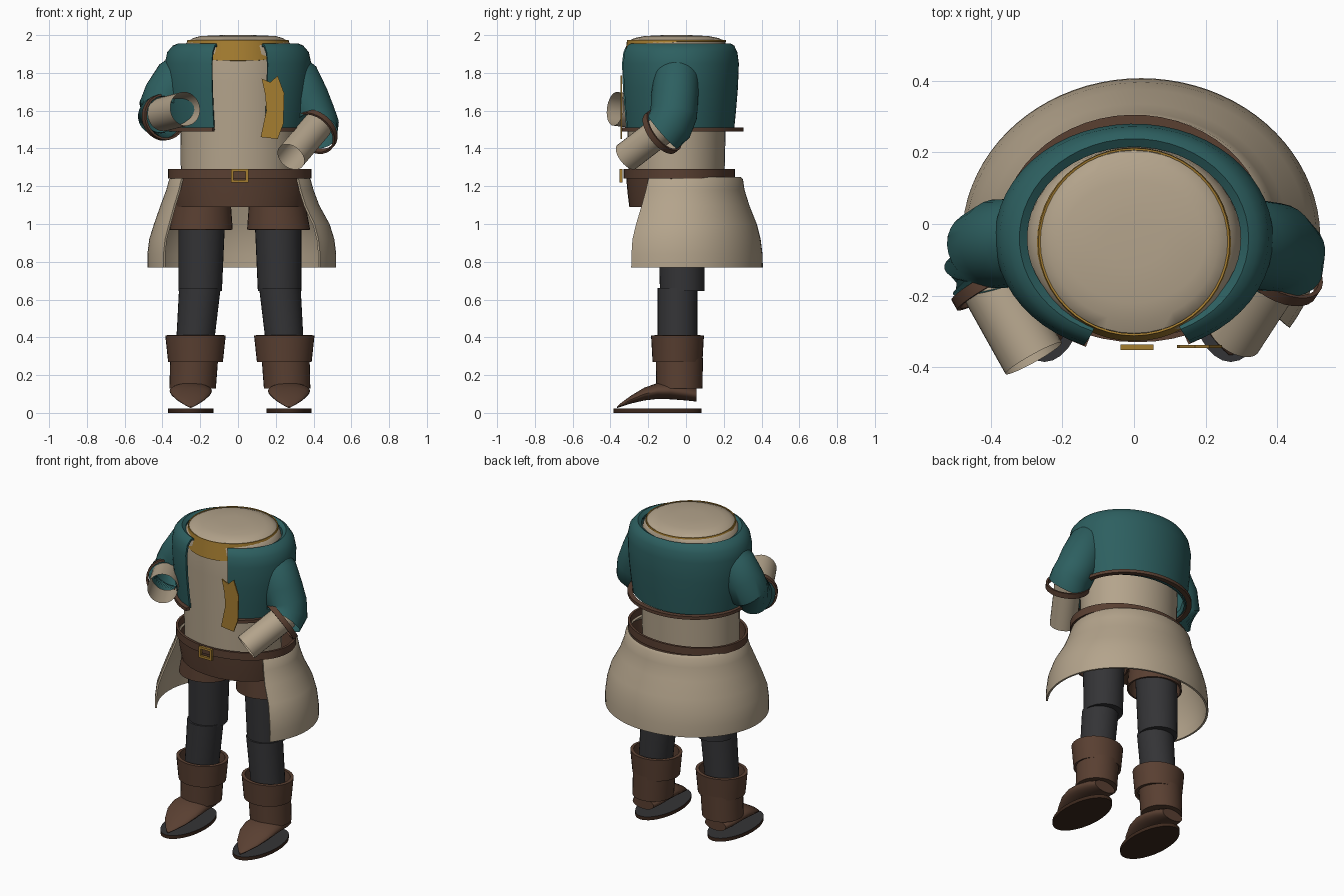
import bpy, math
from mathutils import Vector

if "Cube" in bpy.data.objects:
    bpy.data.objects.remove(bpy.data.objects["Cube"])

DX = 0.01  # sideways offset of the lower body


def material(name, rgb):
    m = bpy.data.materials.new(name)
    m.diffuse_color = (*rgb, 1)
    m.use_nodes = True
    m.node_tree.nodes["Principled BSDF"].inputs["Base Color"].default_value = m.diffuse_color
    return m


CLOTH = material("beige cloth", (.456, .371, .262))
TEAL = material("teal cloth", (.026, .115, .117))
LEATHER = material("brown leather", (.100, .050, .031))
GOLD = material("gold trim", (.376, .205, .030))
GREY = material("dark grey cloth", (.034, .034, .037))
SOLE = material("dark sole", (.045, .021, .012))


def build(name, verts, faces, mat, thick=0, angle=40):
    me = bpy.data.meshes.new(name)
    me.from_pydata([tuple(v) for v in verts], [], faces)
    me.materials.append(mat)
    ob = bpy.data.objects.new(name, me)
    bpy.context.collection.objects.link(ob)
    if thick:
        bpy.context.view_layer.objects.active = ob
        mod = ob.modifiers.new("thickness", 'SOLIDIFY')
        mod.thickness = thick
        bpy.ops.object.modifier_apply(modifier=mod.name)
    ob.data.shade_smooth()
    ob.data.set_sharp_from_angle(angle=math.radians(angle))
    return ob


def loft(name, rings, mat, closed=True, bottom=False, top=False, thick=0):
    """Skin a list of equally long point rings."""
    n = len(rings[0])
    verts = [p for r in rings for p in r]
    faces = []
    for i in range(len(rings) - 1):
        for j in range(n if closed else n - 1):
            k = (j + 1) % n
            faces.append((i*n + j, i*n + k, (i+1)*n + k, (i+1)*n + j))
    if bottom:
        faces.append(tuple(reversed(range(n))))
    if top:
        faces.append(tuple(range(len(verts) - n, len(verts))))
    return build(name, verts, faces, mat, thick)


def ellipse(cx, cy, z, rx, ry, n=40, a0=None, a1=None):
    """Horizontal ellipse, or an arc of it when degrees are given."""
    if a0 is None:
        ang = [2 * math.pi * i / n for i in range(n)]
    else:
        ang = [math.radians(a0 + (a1 - a0) * i / n) for i in range(n + 1)]
    return [Vector((cx + rx*math.cos(a), cy + ry*math.sin(a), z)) for a in ang]


def tube(name, path, mat, thick=0, n=28):
    """Round tube along (x, y, z, radius) stations."""
    pts = [Vector(p[:3]) for p in path]
    rings = []
    for i, p in enumerate(pts):
        t = (pts[min(i+1, len(pts)-1)] - pts[max(i-1, 0)]).normalized()
        u = Vector((0, 1, 0.3)).cross(t).normalized()
        v = t.cross(u)
        rings.append([p + path[i][3] * (u*math.cos(2*math.pi*k/n) + v*math.sin(2*math.pi*k/n))
                      for k in range(n)])
    return loft(name, rings, mat, thick=thick)


def plate(name, outline, y0, y1, mat):
    """Upright plate from an anticlockwise (x, z) outline seen from the front."""
    n = len(outline)
    verts = [(x, y0, z) for x, z in outline] + [(x, y1, z) for x, z in outline]
    faces = [tuple(range(n)), tuple(reversed(range(n, 2*n)))]
    faces += [(j, j + n, (j+1) % n + n, (j+1) % n) for j in range(n)]
    return build(name, verts, faces, mat, angle=20)


def rect(x0, x1, z0, z1):
    return [(x0, z0), (x1, z0), (x1, z1), (x0, z1)]


# Shirt body with a shallow dome at the neck
shirt = [(1.10, .30, .25), (1.30, .303, .255), (1.50, .305, .26), (1.75, .31, .265),
         (1.90, .30, .268), (1.945, .285, .264), (1.97, .262, .255), (1.985, .235, .22),
         (1.995, .20, .17), (2.0, .08, .07)]
loft("shirt_body", [ellipse(0, -.05, z, a, b) for z, a, b in shirt], CLOTH, bottom=True, top=True)

# Collar band that dips at the front
low, high = [], []
for p, q in zip(ellipse(0, -.05, 0, .285, .277, 48), ellipse(0, -.05, 1.975, .267, .262, 48)):
    f = max(0, -math.sin(math.atan2(p.y + .05, p.x)))
    f = f * f * (3 - 2*f)
    p.z = 1.965 - .10 * f
    s = .95 + .05 * f
    low.append(Vector((p.x * s, (p.y + .05) * s - .05, p.z)))
    high.append(q)
loft("collar", [low, high], GOLD, thick=.006)

# Open jacket and its hem
A0, A1 = -66, 249
jacket = [(1.50, .355, .295), (1.60, .37, .305), (1.72, .383, .315), (1.85, .388, .32),
          (1.91, .375, .312), (1.945, .345, .295), (1.955, .32, .278), (1.94, .298, .255)]
loft("jacket", [ellipse(0, -.04, z, a, b, 48, A0, A1) for z, a, b in jacket],
     TEAL, closed=False, thick=.012)
loft("jacket_hem", [ellipse(0, -.03, z, .375, .335, 48, A0, A1) for z in (1.49, 1.51)],
     LEATHER, closed=False, thick=.03)

# Gold lapel on one side
plate("lapel", [(.12, 1.46), (.21, 1.45), (.24, 1.53), (.245, 1.69), (.21, 1.785),
                (.17, 1.75), (.125, 1.77), (.145, 1.68), (.15, 1.6)], -.346, -.338, GOLD)

# Sleeves, cuffs and forearms
arms = {
    "left": ([(.25, -.04, 1.84, .10), (.31, -.05, 1.77, .122), (.355, -.06, 1.67, .125),
              (.39, -.065, 1.58, .125), (.41, -.085, 1.525, .125), (.405, -.125, 1.49, .122)],
             (.42, -.10, 1.52), (.28, -.315, 1.355), .08),
    "right": ([(-.25, -.04, 1.84, .10), (-.32, -.05, 1.77, .122), (-.375, -.055, 1.68, .125),
               (-.405, -.07, 1.61, .122), (-.41, -.11, 1.575, .12), (-.395, -.165, 1.565, .115)],
              (-.40, -.16, 1.58), (-.28, -.375, 1.61), .09),
}
for side, (path, elbow, wrist, r) in arms.items():
    tube(side + "_sleeve", path, TEAL)
    end = Vector(path[-1][:3])
    d = (Vector(wrist) - Vector(elbow)).normalized()
    tube(side + "_cuff", [(*(end + d * k), path[-1][3] + .008) for k in (-.015, .018)],
         LEATHER, thick=.012)
    tube(side + "_forearm", [(*elbow, r), (*wrist, r)], CLOTH)

# Belt and square buckle
loft("belt", [ellipse(DX, -.035, z, .38, .295, 48) for z in (1.242, 1.29)], LEATHER, thick=.015)
bx0, bx1, bz0, bz1, w = -.038, .055, 1.22, 1.292, .014
for i, r in enumerate([rect(bx0, bx1, bz0, bz0 + w), rect(bx0, bx1, bz1 - w, bz1),
                       rect(bx0, bx0 + w, bz0 + w, bz1 - w), rect(bx1 - w, bx1, bz0 + w, bz1 - w)]):
    plate("buckle_bar_%d" % (i + 1), r, -.352, -.336, GOLD)

# Hips
loft("hips", [ellipse(DX, -.035, z, a, b) for z, a, b in
              ((1.09, .345, .265), (1.17, .36, .275), (1.25, .37, .282))],
     LEATHER, bottom=True)

# Bell shaped coat skirt, open at the front
skirt = [(.77, .50, .447, -.04), (.84, .50, .445, -.04), (.92, .49, .435, -.04),
         (1.0, .465, .41, -.035), (1.1, .42, .365, -.03), (1.18, .39, .335, -.025),
         (1.235, .375, .322, -.02), (1.25, .36, .31, -.02)]
loft("coat_skirt", [ellipse(.02 if z < 1.1 else DX, cy, z, a, b, 56, -34, 214)
                    for z, a, b, cy in skirt], CLOTH, closed=False, thick=.012)

# Legs, boots and soles, mirrored about the lower body centre
shoe = [(.055, .075, .060, .130), (.0, .095, .066, .145), (-.08, .107, .072, .162),
        (-.15, .112, .074, .158), (-.22, .103, .066, .134), (-.29, .073, .050, .092),
        (-.34, .033, .034, .056), (-.365, .006, .026, .034)]
for side, s in (("left", 1), ("right", -1)):
    def stack(part, rows, mat, **kw):
        return loft(side + part, [ellipse(DX + s*x, y, z, a, b, 32) for z, x, y, a, b in rows],
                    mat, **kw)
    stack("_shorts_leg", [(.97, .205, -.045, .167, .155), (1.14, .195, -.04, .145, .15)],
          LEATHER, thick=.01)
    stack("_thigh", [(.645, .21, -.02, .115, .118), (1.10, .20, -.025, .125, .125)],
          GREY, bottom=True)
    stack("_shin", [(.36, .238, -.045, .10, .105), (.66, .212, -.045, .11, .105)], GREY, top=True)
    stack("_boot_cuff", [(.27, .235, -.045, .145, .132), (.41, .235, -.045, .16, .14)],
          LEATHER, thick=.02)
    stack("_boot_shaft", [(.13, .25, -.035, .123, .122), (.29, .242, -.035, .127, .125)],
          LEATHER, bottom=True)
    # Pointed shoe, lofted from heel to toe
    cx = DX + s * .26
    loft(side + "_shoe", [[Vector((cx + hw*math.cos(k*math.pi/12), y,
                                   (lo + hi)/2 + (hi - lo)/2*math.sin(k*math.pi/12)))
                           for k in range(24)] for y, hw, lo, hi in shoe],
         LEATHER, bottom=True, top=True)
    # Sole with a grey upper face
    sole = stack("_sole", [(0, .26, -.152, .12, .233), (.022, .26, -.152, .12, .233)],
                 SOLE, bottom=True, top=True)
    sole.data.materials.append(GREY)
    for f in sole.data.polygons:
        f.material_index = 1 if f.normal.z > .9 else 0
